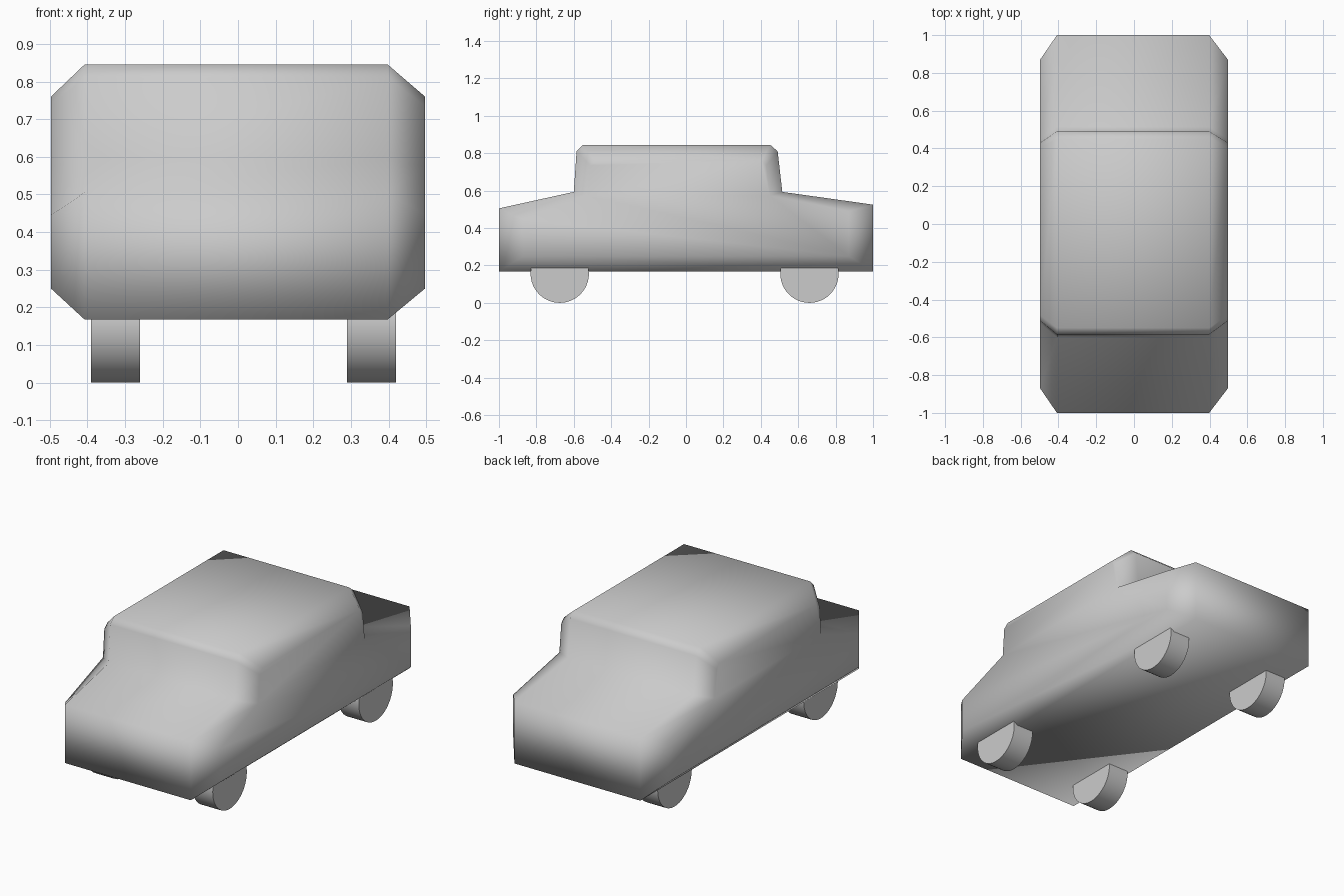
import bpy, bmesh, math
from mathutils import Matrix

if "Cube" in bpy.data.objects:
    bpy.data.objects.remove(bpy.data.objects["Cube"])

# Side profiles (y, z): full section, and the smaller section on the flanks
CORE = [(-1, .168), (-1, .505), (-.6, .593), (-.585, .81), (-.55, .845),
        (.45, .845), (.49, .81), (.515, .593), (1, .525), (1, .168)]
FLANK = [(-.87, .25), (-.87, .445), (-.525, .573), (-.512, .735), (-.483, .76),
         (.405, .76), (.43, .735), (.448, .573), (.87, .49), (.87, .25)]


def finish(bm, name, angle):
    bmesh.ops.recalc_face_normals(bm, faces=bm.faces)
    mesh = bpy.data.meshes.new(name)
    bm.to_mesh(mesh)
    bm.free()
    obj = bpy.data.objects.new(name, mesh)
    bpy.context.collection.objects.link(obj)
    bpy.ops.object.select_all(action='DESELECT')
    obj.select_set(True)
    bpy.context.view_layer.objects.active = obj
    bpy.ops.object.shade_smooth_by_angle(angle=math.radians(angle))


# Body: four sections across the width, skinned and capped
bm = bmesh.new()
sections = [(-.497, FLANK), (-.408, CORE), (.398, CORE), (.497, FLANK)]
rings = [[bm.verts.new((x, y, z)) for y, z in prof] for x, prof in sections]
for a, b in zip(rings, rings[1:]):
    for i in range(len(a)):
        j = (i + 1) % len(a)
        bm.faces.new((a[i], a[j], b[j], b[i]))
bm.faces.new(rings[0])
bm.faces.new(rings[-1])
finish(bm, "car_body", 76)

# Wheels: half sunk into the body
for end, y in (("front", -.675), ("rear", .66)):
    for side, x in (("left", -.325), ("right", .355)):
        bm = bmesh.new()
        bmesh.ops.create_cone(
            bm, cap_ends=True, segments=48, radius1=.156, radius2=.156, depth=.13,
            matrix=Matrix.Translation((x, y, .156)) @ Matrix.Rotation(math.pi / 2, 4, 'Y'))
        finish(bm, f"{end}_{side}_wheel", 40)
